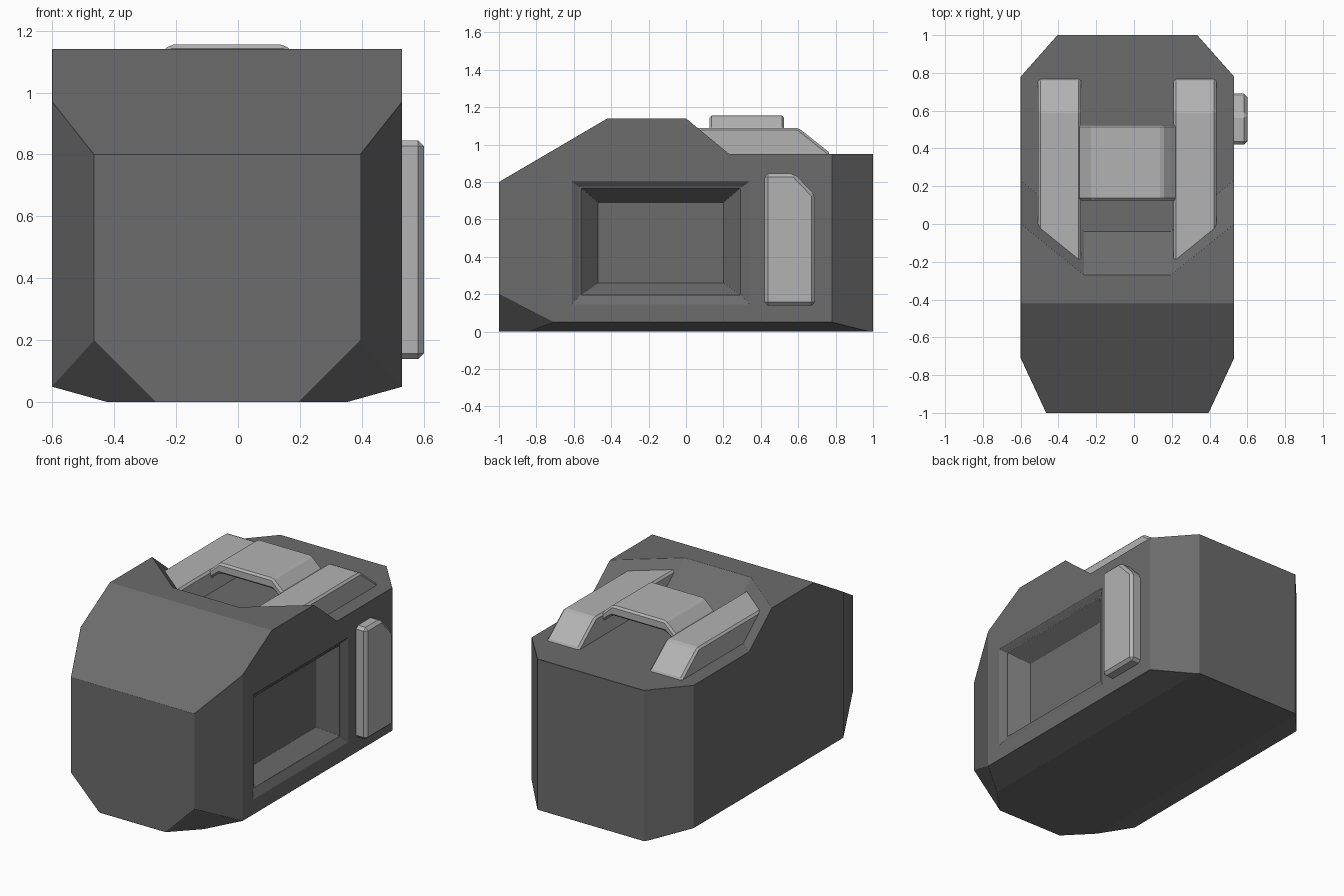
import bpy, bmesh
from mathutils import Vector

if "Cube" in bpy.data.objects:
    bpy.data.objects.remove(bpy.data.objects["Cube"])

CX = -0.035          # centre line of the body; the side pad sticks out on +x


def material(name, v):
    m = bpy.data.materials.new(name)
    m.diffuse_color = (v, v, v, 1)
    m.use_nodes = True
    m.node_tree.nodes["Principled BSDF"].inputs["Base Color"].default_value = m.diffuse_color
    return m


DARK, LIGHT = material("dark_grey", 0.15), material("light_grey", 0.45)


def to_object(name, bm, mat=None):
    bmesh.ops.recalc_face_normals(bm, faces=bm.faces[:])
    me = bpy.data.meshes.new(name)
    bm.to_mesh(me)
    bm.free()
    ob = bpy.data.objects.new(name, me)
    bpy.context.collection.objects.link(ob)
    if mat:
        me.materials.append(mat)
    return ob


def hull(name, pts):
    bm = bmesh.new()
    for p in pts:
        bm.verts.new(p)
    bmesh.ops.convex_hull(bm, input=bm.verts[:])
    bmesh.ops.dissolve_limit(bm, angle_limit=0.01, verts=bm.verts[:], edges=bm.edges[:])
    return to_object(name, bm)


def prism(name, profile, axis, a, b, mat):
    """Extrude a 2D profile along x (profile = y,z) or y (profile = x,z)."""
    place = (lambda u, v, t: (t, u, v)) if axis == "x" else (lambda u, v, t: (u, t, v))
    bm = bmesh.new()
    f = bm.faces.new([bm.verts.new(place(u, v, a)) for u, v in profile])
    ext = bmesh.ops.extrude_face_region(bm, geom=[f])
    verts = [g for g in ext["geom"] if isinstance(g, bmesh.types.BMVert)]
    bmesh.ops.translate(bm, verts=verts, vec=place(0, 0, b - a))
    return to_object(name, bm, mat)


def apply(ob, kind, **props):
    m = ob.modifiers.new(kind, kind)
    for k, v in props.items():
        setattr(m, k, v)
    bpy.context.view_layer.objects.active = ob
    bpy.ops.object.modifier_apply(modifier=m.name)


def subtract(ob, cutter):
    cutter.hide_render = True
    apply(ob, "BOOLEAN", operation="DIFFERENCE", solver="EXACT", object=cutter)
    bpy.data.objects.remove(cutter)


def bevel(ob, width):
    apply(ob, "BEVEL", width=width, segments=1, limit_method="ANGLE", angle_limit=0.3)


def mirrored(pts):
    return [(CX + s * x, y, z) for s in (-1, 1) for x, y, z in pts]


# Body: a block trimmed by planes (point, normal)
bm = bmesh.new()
bmesh.ops.create_cube(bm, size=1)
for v in bm.verts:
    v.co = Vector((CX + v.co.x * 1.13, v.co.y * 2, (v.co.z + 0.5) * 1.14))
cuts = [((0, -1, 0.8), (0, -0.34, 0.58))]                    # sloped front top
for s in (-1, 1):
    cuts += [((CX + s * 0.43, -1, 0), (s * 0.29, -0.135, 0)),     # front corners
             ((CX + s * 0.37, 1, 0), (s * 0.22, 0.195, 0)),       # back corners
             ((CX + s * 0.43, -1, 0.2), (s, -0.98, -1)),          # front bottom corners
             ((CX + s * 0.385, 0, 0), (s * 0.05, 0, -0.18))]      # underside edges
for co, no in cuts:
    bmesh.ops.bisect_plane(bm, geom=bm.verts[:] + bm.edges[:] + bm.faces[:],
                           plane_co=co, plane_no=no, clear_outer=True, dist=1e-5)
    bmesh.ops.holes_fill(bm, edges=[e for e in bm.edges if e.is_boundary])
body = to_object("body", bm, DARK)

# Sunken rear deck with a sloped, angled front wall
deck = []
for z in (0.95, 1.3):
    dy = (1.14 - z) * 1.21
    deck += [(0.23, -0.27 + dy, z), (0.7, 0.11 + dy, z), (0.7, 1.3, z)]
subtract(body, hull("deck_cutter", mirrored(deck)))

# Notch in the back edge
subtract(body, hull("notch_cutter", mirrored([
    (0.225, 0.8, 0.95), (0.1575, 1.1, 0.605), (0.4425, 1.1, 0.95),
    (0.225, 0.8, 1.05), (0.4425, 1.1, 1.05)])))


# Recess in the right side: shallow flared rim, then a deeper pocket
def frustum(levels):
    return [(x, y, z) for x, y0, y1, z0, z1 in levels for y in (y0, y1) for z in (z0, z1)]


subtract(body, hull("rim_cutter", frustum([
    (0.56, -0.66, 0.39, 0.09, 0.84), (0.505, -0.57, 0.30, 0.19, 0.775)])))
subtract(body, hull("pocket_cutter", frustum([
    (0.515, -0.57, 0.30, 0.19, 0.775), (0.405, -0.47, 0.20, 0.26, 0.69)])))
bevel(body, 0.014)

# Two straps lying on the deck, running into its front wall
strap = [(-0.24, 0.93), (-0.24, 1.09), (0.6, 1.09), (0.77, 0.955), (0.77, 0.93)]
for side, s in (("left", -1), ("right", 1)):
    a, b = sorted((CX + s * 0.245, CX + s * 0.472))
    bevel(prism(side + "_strap", strap, "x", a, b, LIGHT), 0.014)

# Raised bridge joining the straps
bridge = [(CX + x, z) for x, z in [(-0.26, 1.03), (-0.26, 1.085), (-0.185, 1.155), (0.185, 1.155),
                                   (0.26, 1.085), (0.26, 1.03), (0.185, 1.09), (-0.185, 1.09)]]
bevel(prism("bridge", bridge, "y", 0.125, 0.525, LIGHT), 0.012)

# Side pad
pad = [(0.42, 0.14), (0.69, 0.14), (0.69, 0.73), (0.58, 0.845), (0.42, 0.845)]
bevel(prism("side_pad", pad, "x", 0.48, 0.6, LIGHT), 0.018)
